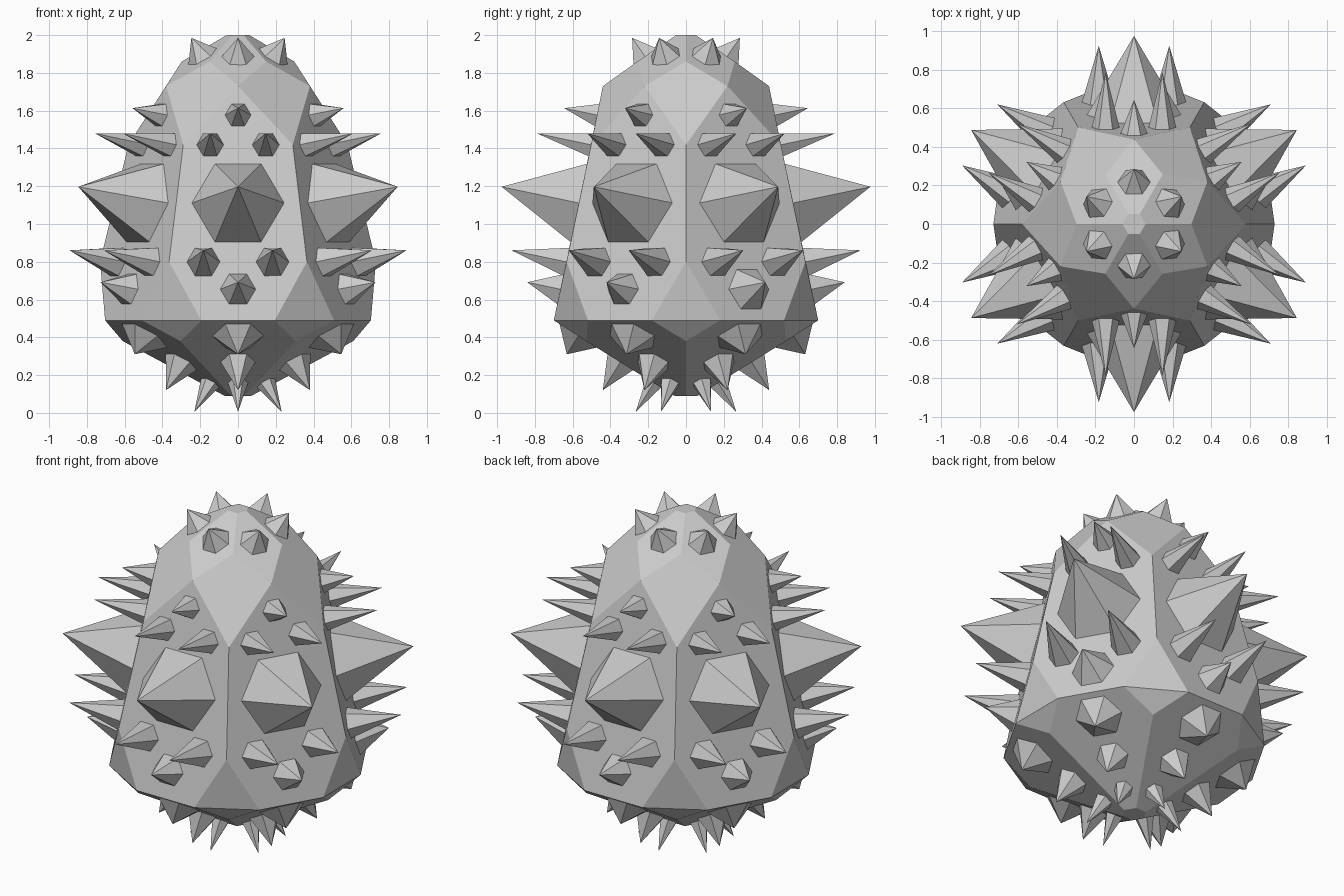
import bpy, bmesh
from math import cos, sin, radians, pi
from mathutils import Vector

if "Cube" in bpy.data.objects:
    bpy.data.objects.remove(bpy.data.objects["Cube"])

SIDES = [-90 + 60 * k for k in range(6)]     # panel directions


def finish(bm, name):
    bmesh.ops.recalc_face_normals(bm, faces=bm.faces)
    me = bpy.data.meshes.new(name)
    bm.to_mesh(me)
    bm.free()
    ob = bpy.data.objects.new(name, me)
    bpy.context.collection.objects.link(ob)
    return ob


def frame(az):
    a = radians(az)
    return Vector((cos(a), sin(a), 0)), Vector((-sin(a), cos(a), 0))


# Faceted egg body: hull of six-fold rings (radial, sideways, height, azimuth offset)
RING = [
    (0.06, 0, 2.00, 30), (0.298, 0, 1.86, 30),       # cap, upper kite tips
    (0.44, 0, 1.73, 0), (0.58, 0, 1.42, 30),         # panel peaks, shoulders
    (0.73, 0, 0.80, 30),                             # widest corners
    (0.70, 0.195, 0.49, 0), (0.70, -0.195, 0.49, 0), # lower panel edge
    (0.61, 0, 0.38, 30), (0.07, 0, 0.09, 30),        # lower kite tips, foot
]
bm = bmesh.new()
for az in SIDES:
    for r, s, z, off in RING:
        out, side = frame(az + off)
        bm.verts.new(out * r + side * s + Vector((0, 0, z)))
bmesh.ops.convex_hull(bm, input=bm.verts)
bmesh.ops.dissolve_limit(bm, angle_limit=radians(4), verts=bm.verts, edges=bm.edges)
finish(bm, "egg_body")


def add_spike(bm, az, r, s, z, radius, height, nr, nz):
    """Six-sided pyramid standing square on a tilted panel."""
    out, side = frame(az)
    n = (out * nr + Vector((0, 0, nz))).normalized()
    up = n.cross(side)
    c = out * r + side * s + Vector((0, 0, z))
    base = [bm.verts.new(c - n * 0.004 + (side * cos(i * pi / 3) + up * sin(i * pi / 3)) * radius)
            for i in range(6)]
    tip = bm.verts.new(c + n * height)
    bm.faces.new(base)
    for i in range(6):
        bm.faces.new((base[i], base[(i + 1) % 6], tip))


# Spike groups: panel normal and (radial, sideways, height, base radius, length)
GROUPS = {
    "crown_spikes": ((0.571, 0.821), [(0.216, 0, 1.886, 0.09, 0.121)]),
    "large_side_spikes": ((0.979, 0.205), [(0.57, 0, 1.112, 0.245, 0.415)]),
    "small_side_spikes": ((0.979, 0.205), [
        (0.472, 0, 1.577, 0.07, 0.177),
        (0.505, -0.147, 1.42, 0.072, 0.29), (0.505, 0.147, 1.42, 0.072, 0.29),
        (0.635, -0.183, 0.80, 0.088, 0.296), (0.635, 0.183, 0.80, 0.088, 0.296),
        (0.666, 0, 0.655, 0.095, 0.178)]),
    "underside_spikes": ((0.53, -0.848), [
        (0.57, 0, 0.408, 0.14, 0.115),
        (0.347, 0, 0.27, 0.095, 0.176),
        (0.17, 0, 0.16, 0.055, 0.182)]),
}
for name, ((nr, nz), spikes) in GROUPS.items():
    bm = bmesh.new()
    for az in SIDES:
        for r, s, z, radius, h in spikes:
            if az == 30 and z == 0.655:      # one spike is fatter
                radius = 0.125
            add_spike(bm, az, r, s, z, radius, h, nr, nz)
    finish(bm, name)
